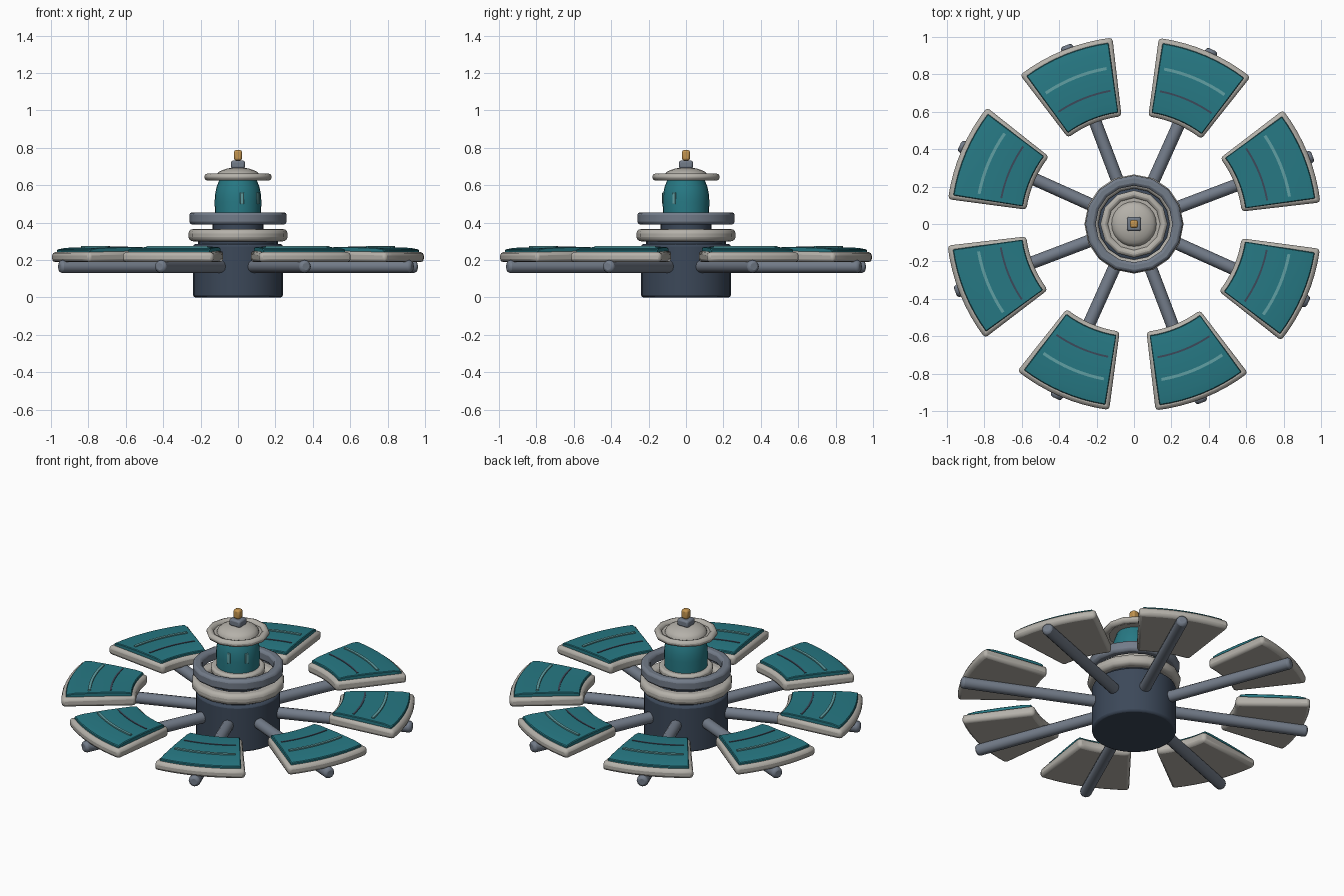
import bpy, bmesh
from math import sin, cos, pi, radians

if "Cube" in bpy.data.objects:
    bpy.data.objects.remove(bpy.data.objects["Cube"])

def mat(name, c):
    m = bpy.data.materials.new(name)
    m.diffuse_color = (*c, 1)
    m.use_nodes = True
    m.node_tree.nodes["Principled BSDF"].inputs["Base Color"].default_value = m.diffuse_color
    return m

NAVY = mat("navy", (0.045, 0.065, 0.10))
SLATE = mat("slate", (0.17, 0.20, 0.25))
CREAM = mat("cream", (0.46, 0.44, 0.40))
TEAL = mat("teal", (0.02, 0.19, 0.23))
PALE = mat("pale_teal", (0.12, 0.35, 0.37))
GOLD = mat("gold", (0.55, 0.30, 0.08))

def finish(bm, name, material, bevel=0, segs=2, angle=35):
    bmesh.ops.remove_doubles(bm, verts=bm.verts, dist=1e-5)
    bmesh.ops.recalc_face_normals(bm, faces=bm.faces)
    me = bpy.data.meshes.new(name)
    bm.to_mesh(me)
    bm.free()
    ob = bpy.data.objects.new(name, me)
    bpy.context.collection.objects.link(ob)
    me.materials.append(material)
    if bevel:
        b = ob.modifiers.new("bevel", "BEVEL")
        b.width, b.segments = bevel, segs
        b.limit_method, b.angle_limit = "ANGLE", radians(40)
    bpy.ops.object.select_all(action="DESELECT")
    ob.select_set(True)
    bpy.context.view_layer.objects.active = ob
    bpy.ops.object.shade_smooth_by_angle(angle=radians(angle))
    return ob

def sweep(name, profile, material, sides=32, a0=0, a1=360, **kw):
    """Turn a closed (radius, z) profile through an arc or a full circle."""
    full = a1 - a0 == 360
    bm = bmesh.new()
    rows = []
    for i in range(sides if full else sides + 1):
        a = radians(a0 + (a1 - a0) * i / sides)
        rows.append([bm.verts.new((r * cos(a), r * sin(a), z)) for r, z in profile])
    n = len(profile)
    for i in range(sides):
        p, q = rows[i], rows[(i + 1) % len(rows)]
        for j in range(n):
            k = (j + 1) % n
            if profile[j][0] < 1e-6 and profile[k][0] < 1e-6:
                continue
            bm.faces.new((p[j], p[k], q[k], q[j]))
    if not full:
        bm.faces.new(rows[0])
        bm.faces.new(rows[-1])
    return finish(bm, name, material, **kw)

def ring(name, r0, r1, z0, z1, material, sides, bevel=0.015, **kw):
    return sweep(name, [(r0, z0), (r1, z0), (r1, z1), (r0, z1)], material, sides, bevel=bevel, **kw)

def box(name, loc, size, angle, material, bevel):
    bm = bmesh.new()
    bmesh.ops.create_cube(bm, size=1)
    for v in bm.verts:
        v.co = [c * s for c, s in zip(v.co, size)]
    ob = finish(bm, name, material, bevel=bevel)
    ob.location, ob.rotation_euler[2] = loc, angle
    return ob

# central hub and neck
sweep("hub", [(0, 0), (0.24, 0), (0.24, 0.285), (0, 0.285)], NAVY, 32, bevel=0.012)
sweep("neck", [(0, 0.28), (0.215, 0.28), (0.215, 0.305), (0.135, 0.33), (0.135, 0.425), (0, 0.425)], NAVY, 24)
ring("lower_ring", 0.19, 0.265, 0.30, 0.365, CREAM, 16, bevel=0.024, segs=3)
ring("upper_ring", 0.205, 0.26, 0.39, 0.455, SLATE, 16)
ring("tower_collar", 0.11, 0.155, 0.40, 0.44, CREAM, 16, bevel=0.012)

# tower, brim and cap
sweep("tower", [(0, 0.41), (0.122, 0.41), (0.125, 0.51), (0.123, 0.55), (0.115, 0.59),
                (0.103, 0.62), (0.098, 0.645), (0, 0.645)], TEAL, 24)
ring("tower_brim", 0.14, 0.18, 0.625, 0.662, CREAM, 12)
sweep("brim_floor", [(0, 0.63), (0.15, 0.63), (0.15, 0.645), (0, 0.645)], CREAM, 12)
dome = [(0.12 * cos(t * pi / 12), 0.645 + 0.05 * sin(t * pi / 12)) for t in range(6)]
sweep("dome_cap", [(0, 0.64)] + dome + [(0, 0.695)], CREAM, 24)
box("beacon_base", (0, 0, 0.71), (0.075, 0.075, 0.042), 0, SLATE, 0.01)
box("beacon", (0, 0, 0.76), (0.042, 0.042, 0.055), 0, GOLD, 0.01)
ring("beacon_stem", 0.002, 0.013, 0.72, 0.745, GOLD, 8, bevel=0)
for i, deg in enumerate((-80, -31)):
    a = radians(deg)
    box(f"tower_window_{i}", (0.121 * cos(a), 0.121 * sin(a), 0.53), (0.014, 0.02, 0.062), a, PALE, 0.003)

# eight spokes carrying curved panels
for k in range(8):
    c = 22 + 45 * k
    spoke = sweep(f"spoke_{k}", [(0, 0), (0.034, 0), (0.034, 0.85), (0, 0.85)], SLATE, 12, bevel=0.015)
    a = radians(20.8 + 45 * k)
    spoke.rotation_euler = (0, pi / 2, a)
    spoke.location = (0.172 * cos(a), 0.172 * sin(a), 0.165)
    sweep(f"panel_frame_{k}", [(0.58, 0.188), (1.003, 0.188), (1.003, 0.242), (0.58, 0.25)],
          CREAM, 8, c - 15.4, c + 15.4, bevel=0.018)
    sweep(f"panel_skin_{k}", [(0.602, 0.235), (0.978, 0.235), (0.978, 0.256), (0.93, 0.265),
                              (0.79, 0.27), (0.65, 0.27), (0.602, 0.264)],
          TEAL, 8, c - 14, c + 14, bevel=0.004, segs=1)
    sweep(f"panel_rib_{k}", [(0.836, 0.26), (0.852, 0.26), (0.852, 0.275), (0.836, 0.275)],
          PALE, 8, c - 12, c + 12)
    sweep(f"panel_seam_{k}", [(0.718, 0.26), (0.728, 0.26), (0.728, 0.273), (0.718, 0.273)],
          NAVY, 8, c - 12, c + 12)
